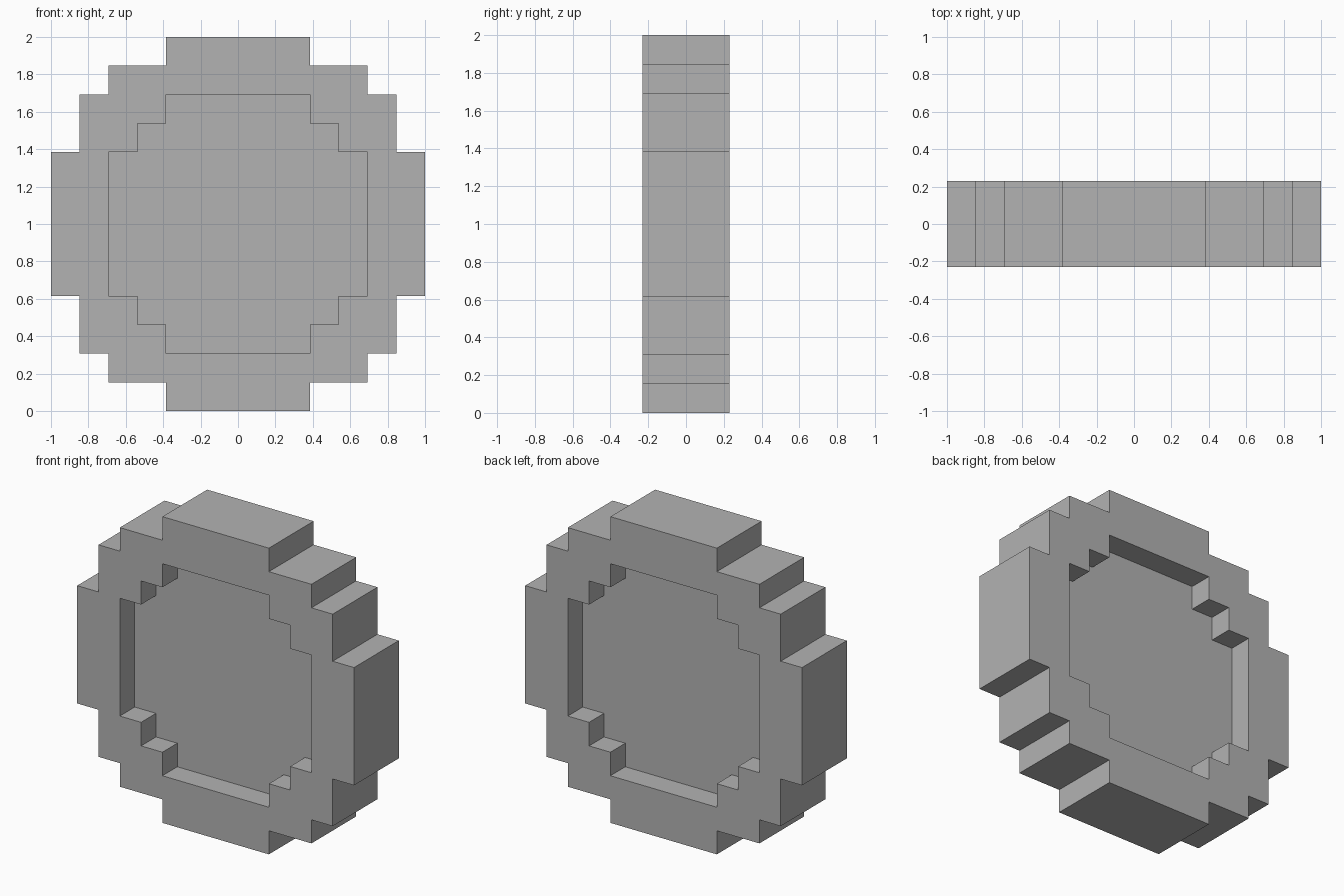
import bpy
import bmesh
from mathutils import Vector

UNIT = 2 / 13  # one square block of the stepped design

if "Cube" in bpy.data.objects:
    bpy.data.objects.remove(bpy.data.objects["Cube"], do_unlink=True)

grey = bpy.data.materials.new("plain grey")
grey.use_nodes = True
grey.diffuse_color = (0.45, 0.45, 0.45, 1)
grey.node_tree.nodes["Principled BSDF"].inputs["Base Color"].default_value = grey.diffuse_color


def stepped_outline(quarter):
    """Mirror one quarter of a stepped outline into a closed loop."""
    half = quarter + [(-x, z) for x, z in reversed(quarter)]
    return half + [(-x, -z) for x, z in half]


def slab(name, outlines, thickness):
    """Fill outlines (later ones are holes) and extrude along y."""
    bm = bmesh.new()
    edges = []
    for outline in outlines:
        verts = [bm.verts.new((x * UNIT, -thickness / 2, z * UNIT + 1)) for x, z in outline]
        edges += [bm.edges.new((a, b)) for a, b in zip(verts, verts[1:] + verts[:1])]
    bmesh.ops.triangle_fill(bm, edges=edges, use_beauty=True, normal=(0, -1, 0))
    result = bmesh.ops.extrude_face_region(bm, geom=bm.faces[:], use_keep_orig=True)
    moved = [v for v in result["geom"] if isinstance(v, bmesh.types.BMVert)]
    bmesh.ops.translate(bm, verts=moved, vec=Vector((0, thickness, 0)))
    bmesh.ops.recalc_face_normals(bm, faces=bm.faces[:])
    mesh = bpy.data.meshes.new(name)
    bm.to_mesh(mesh)
    bm.free()
    mesh.materials.append(grey)
    obj = bpy.data.objects.new(name, mesh)
    bpy.context.collection.objects.link(obj)
    return obj


# Quarter outlines in blocks, from the side up to the top
outer = stepped_outline([(6.5, 2.5), (5.5, 2.5), (5.5, 4.5), (4.5, 4.5),
                         (4.5, 5.5), (2.5, 5.5), (2.5, 6.5)])
inner = stepped_outline([(4.5, 2.5), (3.5, 2.5), (3.5, 3.5), (2.5, 3.5), (2.5, 4.5)])

# Raised rim, and the thinner plate recessed on both sides
slab("rim", [outer, inner], 3 * UNIT)
slab("centre_plate", [inner], UNIT)
